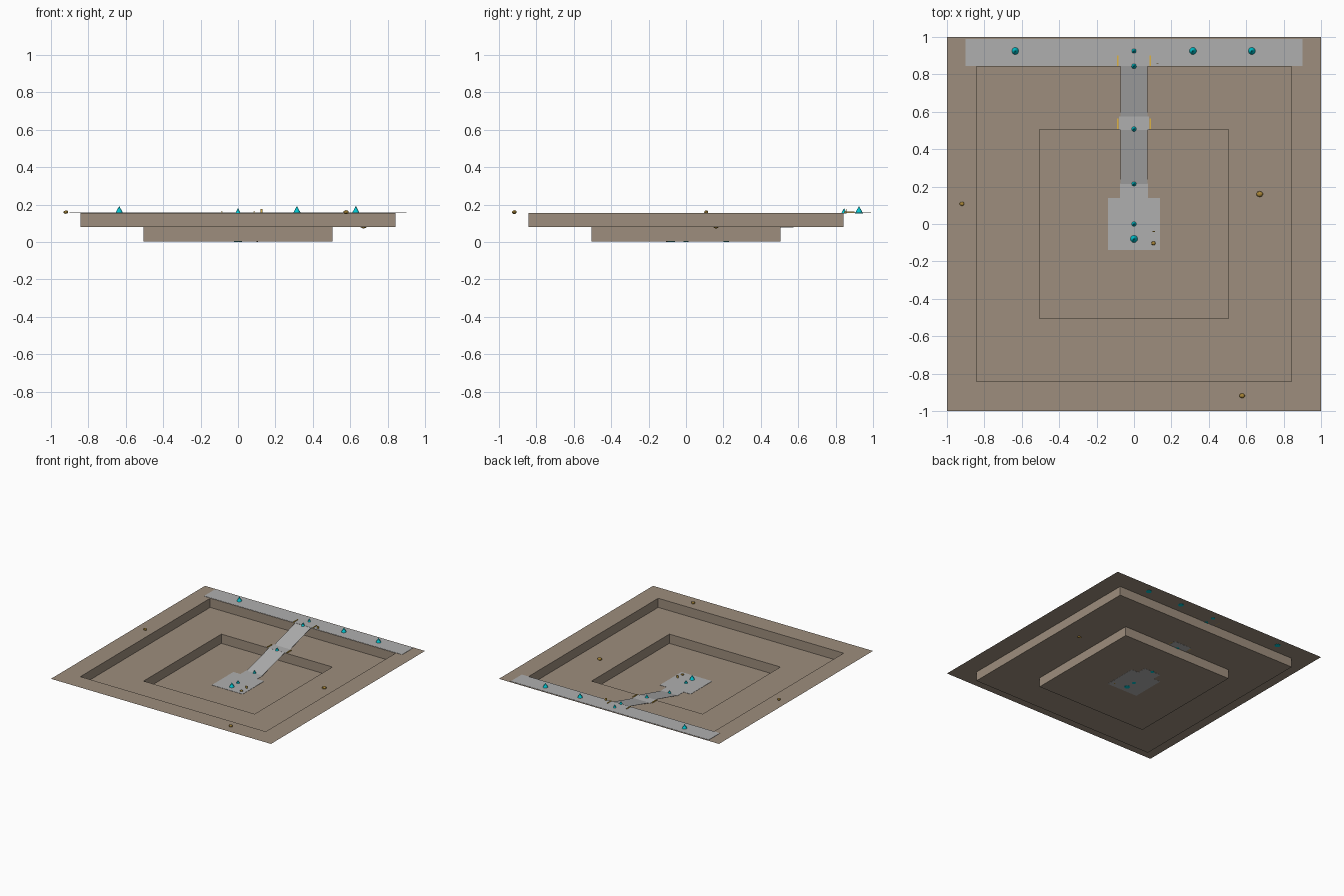
import bpy, bmesh

if "Cube" in bpy.data.objects:
    bpy.data.objects.remove(bpy.data.objects["Cube"])

def mat(name, rgb):
    m = bpy.data.materials.new(name)
    m.diffuse_color = (*rgb, 1)
    m.use_nodes = True
    m.node_tree.nodes["Principled BSDF"].inputs["Base Color"].default_value = m.diffuse_color
    return m

EARTH = mat("earth brown", (0.34, 0.27, 0.205))
GREY = mat("road grey", (0.43, 0.43, 0.43))
CYAN = mat("marker cyan", (0.0, 0.55, 0.62))
YELLOW = mat("rail yellow", (0.72, 0.45, 0.06))
OCHRE = mat("rock ochre", (0.40, 0.24, 0.04))

# Terrace levels and half widths
LOW, MID, TOP = 0.004, 0.080, 0.155
R_FLOOR, R_MID, R_TOP = 0.505, 0.843, 1.0

def finish(name, bm, material):
    bmesh.ops.recalc_face_normals(bm, faces=bm.faces)
    me = bpy.data.meshes.new(name)
    bm.to_mesh(me)
    bm.free()
    me.materials.append(material)
    ob = bpy.data.objects.new(name, me)
    bpy.context.collection.objects.link(ob)
    return ob

def box(name, x0, x1, y0, y1, z0, z1, material, rise=0.0):
    """Box whose +y end is lifted by rise."""
    bm = bmesh.new()
    bmesh.ops.create_cube(bm, size=1)
    for v in bm.verts:
        a, b, c = (v.co.x + .5, v.co.y + .5, v.co.z + .5)
        v.co = (x0 + a * (x1 - x0), y0 + b * (y1 - y0), z0 + c * (z1 - z0) + b * rise)
    return finish(name, bm, material)

# Stepped pit: a thin sheet of square rings joined by vertical walls
bm = bmesh.new()
rings = []
for r, z in ((R_FLOOR, LOW), (R_FLOOR, MID), (R_MID, MID), (R_MID, TOP), (R_TOP, TOP)):
    rings.append([bm.verts.new((sx * r, sy * r, z))
                  for sx, sy in ((-1, -1), (1, -1), (1, 1), (-1, 1))])
bm.faces.new(rings[0])
for a, b in zip(rings, rings[1:]):
    for i in range(4):
        j = (i + 1) % 4
        bm.faces.new((a[i], b[i], b[j], a[j]))
pit = finish("terraced_pit", bm, EARTH)
# make the floor face up
if pit.data.polygons[0].normal.z < 0:
    pit.data.flip_normals()

# Roadway: rim road, landing, lower pad and two ramps
box("rim_road", -0.9, 0.9, 0.845, 0.99, TOP + .001, TOP + .003, GREY)
box("upper_ramp", -0.072, 0.072, 0.575, 0.847, MID, MID + .002, GREY, TOP - MID)
box("landing", -0.08, 0.08, 0.503, 0.575, MID - .001, MID + .002, GREY)
box("lower_ramp", -0.072, 0.072, 0.215, 0.505, LOW, LOW + .002, GREY, MID - LOW)
box("pad_neck", -0.076, 0.076, 0.14, 0.217, LOW - .001, LOW + .002, GREY)
box("floor_pad", -0.14, 0.14, -0.14, 0.14, LOW - .001, LOW + .002, GREY)

# Cone markers along the route
def cone(x, y, z, big):
    r, h = (0.022, 0.041) if big else (0.015, 0.029)
    bm = bmesh.new()
    bmesh.ops.create_cone(bm, cap_ends=True, segments=16, radius1=r, radius2=0, depth=h)
    bmesh.ops.translate(bm, verts=bm.verts, vec=(x, y, z - .003 + h / 2))
    finish("cone_marker", bm, CYAN)

for x in (-0.635, 0.315, 0.63):
    cone(x, 0.925, TOP, True)
cone(0, -0.08, LOW, True)
for y, z in ((0.925, TOP), (0.845, TOP), (0.508, MID), (0.215, LOW), (0, LOW)):
    cone(0, y, z, False)

# Short guard rails beside the ramp heads
for s in (-1, 1):
    for y, z in ((0.845, TOP), (0.508, MID)):
        x = s * 0.087
        box("guard_rail", x - .003, x + .003, y, y + .055, z, z + .008, YELLOW)

# Small posts
for x, y, z in ((0.125, 0.86, TOP), (0.105, -0.04, LOW)):
    box("post", x - .006, x + .006, y - .002, y + .002, z, z + .022, YELLOW)

# Loose rocks
for x, y, z, r in ((-0.92, 0.108, TOP, .013), (0.578, -0.918, TOP, .015),
                   (0.672, 0.16, MID, .018), (0.104, -0.103, LOW, .012)):
    bm = bmesh.new()
    bmesh.ops.create_icosphere(bm, subdivisions=2, radius=r)
    for v in bm.verts:
        v.co = (x + v.co.x, y + v.co.y * .85, max(0, z + .005 + v.co.z * .7))
    finish("rock", bm, OCHRE)
